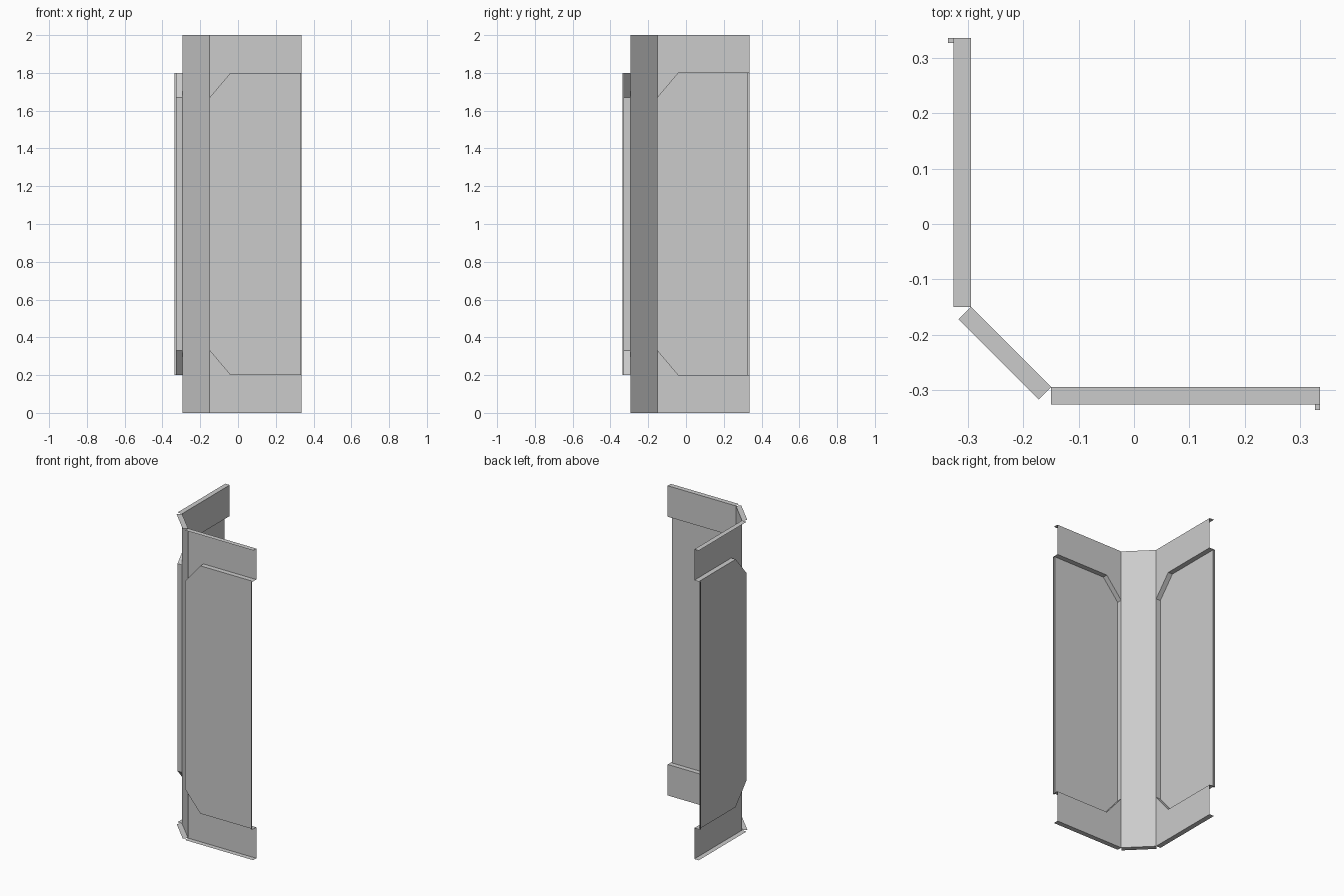
import bpy, bmesh
from mathutils import Matrix

if "Cube" in bpy.data.objects:
    bpy.data.objects.remove(bpy.data.objects["Cube"])

H = 2.0
IN, OUT, TAB = -0.295, -0.327, -0.337      # wall, raised panel, end tab depths
X0, XC, XT, X1 = -0.15, -0.04, 0.328, 0.337  # corner, chamfer, tab start, free end
Z0, ZC = 0.2, 0.33                         # panel bottom, chamfer height

SWAP = Matrix(((0, 1, 0, 0), (1, 0, 0, 0), (0, 0, 1, 0), (0, 0, 0, 1)))


def sheet(name, faces, outward, mirrored=False):
    """Join polygons into one thin sheet; optionally reflect it across x = y."""
    bm = bmesh.new()
    for pts in faces:
        bm.faces.new([bm.verts.new(p) for p in pts])
    bmesh.ops.remove_doubles(bm, verts=bm.verts, dist=1e-4)
    bmesh.ops.recalc_face_normals(bm, faces=bm.faces)
    # make the biggest face look outward
    bm.faces.ensure_lookup_table()
    big = max(bm.faces, key=lambda f: f.calc_area())
    if big.normal.dot(outward) < 0:
        bmesh.ops.reverse_faces(bm, faces=bm.faces)
    if mirrored:
        bm.transform(SWAP)
        bmesh.ops.reverse_faces(bm, faces=bm.faces)
    mesh = bpy.data.meshes.new(name)
    bm.to_mesh(mesh)
    bm.free()
    obj = bpy.data.objects.new(name, mesh)
    bpy.context.collection.objects.link(obj)
    return obj


def both_ends(faces):
    """Add the copy reflected about mid height."""
    return faces + [[(x, y, H - z) for x, y, z in reversed(f)] for f in faces]


# wall bands with chamfer corners, and flanges at top and bottom
bands = both_ends([
    [(X0, IN, 0), (X1, IN, 0), (X1, IN, Z0), (XT, IN, Z0), (XC, IN, Z0), (X0, IN, ZC)],
    [(X0, OUT, 0), (X1, OUT, 0), (X1, IN, 0), (X0, IN, 0)],
])

# raised panel: rim walls, face, and stepped tab at the open end
rim = [(XT, Z0), (XC, Z0), (X0, ZC), (X0, H - ZC), (XC, H - Z0), (XT, H - Z0)]
panel = [[(a, IN, b), (c, IN, d), (c, OUT, d), (a, OUT, b)]
         for (a, b), (c, d) in zip(rim, rim[1:])]
panel.append([(x, OUT, z) for x, z in rim])
panel += [[(a, p, Z0), (b, q, Z0), (b, q, H - Z0), (a, p, H - Z0)]
          for (a, p), (b, q) in [((XT, OUT), (XT, TAB)), ((XT, TAB), (X1, TAB))]]
panel += both_ends([[(XT, IN, Z0), (XT, OUT, Z0), (XT, TAB, Z0), (X1, TAB, Z0), (X1, IN, Z0)]])

for side, flip in (("front", False), ("left", True)):
    sheet(side + "_wing", bands + panel, (0, -1, 0), flip)

# diagonal corner strip with its own flanges
A, B = (IN, X0), (X0, IN)
d = 0.0226
A2, B2 = (IN - d, X0 - d), (X0 - d, IN - d)
strip = [[(*A, 0), (*B, 0), (*B, H), (*A, H)]]
strip += both_ends([[(*A2, 0), (*B2, 0), (*B, 0), (*A, 0)]])
sheet("corner_strip", strip, (-1, -1, 0))
